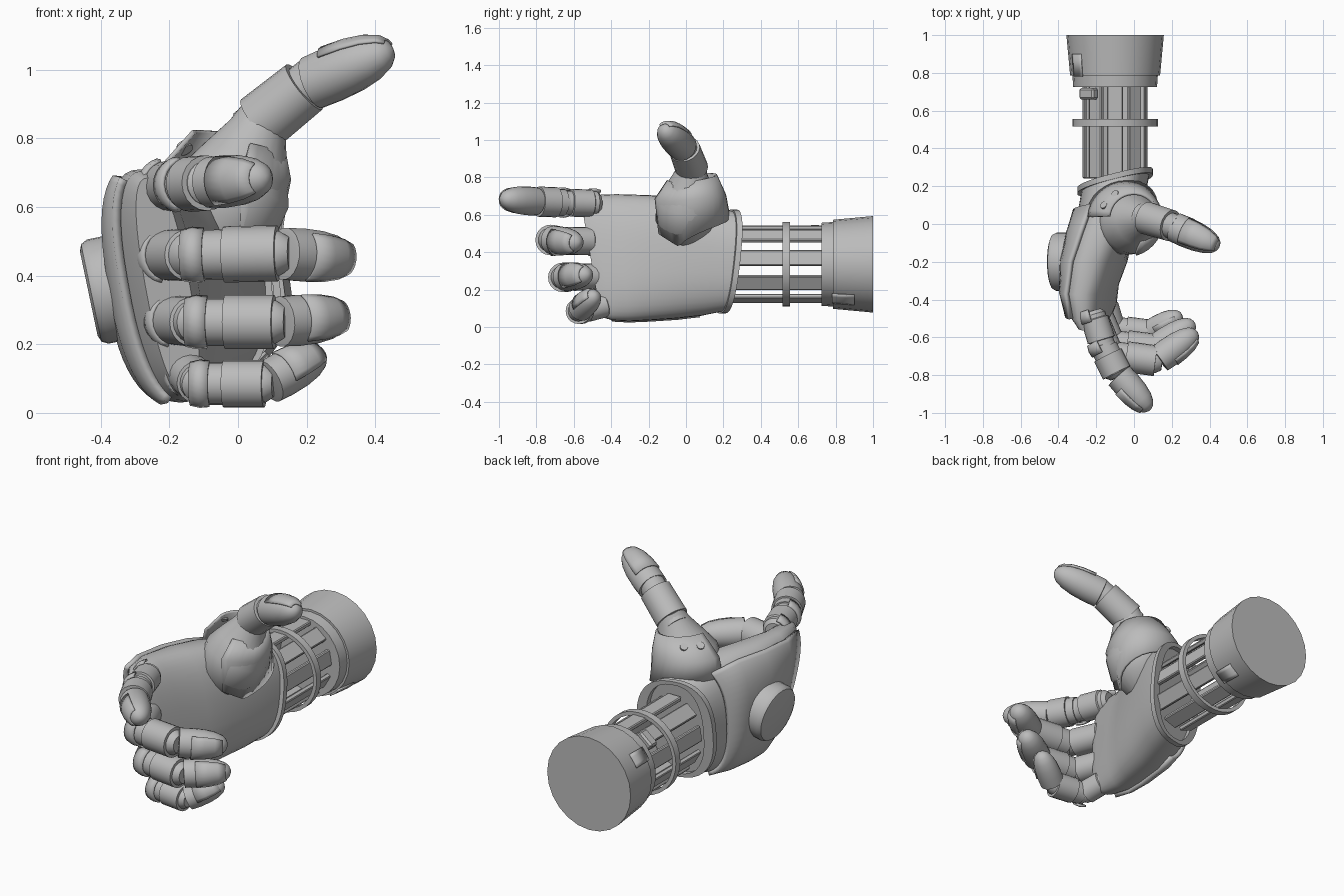
import bpy, bmesh, math
from mathutils import Vector, Matrix

if "Cube" in bpy.data.objects:
    bpy.data.objects.remove(bpy.data.objects["Cube"])

grey = bpy.data.materials.new("plain grey")
grey.use_nodes = True
COLOUR = (0.5, 0.5, 0.5, 1)
grey.diffuse_color = COLOUR
grey.node_tree.nodes["Principled BSDF"].inputs["Base Color"].default_value = COLOUR


def finish(name, bm, angle=35, thick=0):
    """Turn a bmesh into a smooth-shaded grey object."""
    bmesh.ops.recalc_face_normals(bm, faces=bm.faces[:])
    mesh = bpy.data.meshes.new(name)
    bm.to_mesh(mesh)
    bm.free()
    mesh.materials.append(grey)
    obj = bpy.data.objects.new(name, mesh)
    bpy.context.collection.objects.link(obj)
    bpy.ops.object.select_all(action='DESELECT')
    obj.select_set(True)
    bpy.context.view_layer.objects.active = obj
    bpy.ops.object.shade_smooth_by_angle(angle=math.radians(angle))
    if thick:
        mod = obj.modifiers.new("thickness", 'SOLIDIFY')
        mod.thickness = thick
        mod.offset = 0
    return obj


def loft(name, rings, closed=True, cap=True, thick=0, angle=35):
    """Skin a list of point rings."""
    bm = bmesh.new()
    rows = [[bm.verts.new(p) for p in ring] for ring in rings]
    n = len(rows[0])
    for a, b in zip(rows, rows[1:]):
        for i in range(n if closed else n - 1):
            j = (i + 1) % n
            bm.faces.new((a[i], a[j], b[j], b[i]))
    if closed and cap:
        bm.faces.new(rows[0])
        bm.faces.new(rows[-1])
    return finish(name, bm, angle, thick)


def lathe(name, p0, p1, profile, up=(0, 0, 1), sides=20, arc=360, thick=0, cap=True):
    """Revolve (fraction, radius) pairs about the line p0-p1; arc is centred on up."""
    p0, p1 = Vector(p0), Vector(p1)
    axis = p1 - p0
    d = axis.normalized()
    u = Vector(up)
    u = (u - d * u.dot(d)).normalized()
    v = d.cross(u)
    full = arc == 360
    span = math.radians(arc)
    angles = [span * (i / (sides if full else sides - 1) - 0.5) for i in range(sides)]
    rings = [[p0 + axis * t + (u * math.cos(a) + v * math.sin(a)) * r for a in angles]
             for t, r in profile]
    return loft(name, rings, full, cap, thick)


def box(name, centre, size, rot):
    bm = bmesh.new()
    bmesh.ops.create_cube(bm, size=1, matrix=Matrix.Translation(centre) @ rot @ Matrix.Diagonal((*size, 1)))
    bmesh.ops.bevel(bm, geom=bm.edges[:], offset=min(size) * 0.2, segments=1, affect='EDGES')
    return finish(name, bm)


# Forearm cuff with its stepped lip
AX, AZ = -0.1, 0.335
lathe("forearm_cuff", (AX, 0.725, AZ), (AX, 1, AZ),
      [(0, 0.205), (0, 0.222), (0.22, 0.226), (0.22, 0.238), (1, 0.258)], sides=24)
for name, up in (("cuff_tab_low", (1, 0, -1.2)), ("cuff_tab_back", (-1, 0, 0.7))):
    lathe(name, (AX, 0.78, AZ), (AX, 0.9, AZ), [(0, 0.24), (1, 0.25)], up, 5, 18, thick=0.009)
box("cuff_catch", (-0.24, 0.69, 0.5), (0.1, 0.06, 0.05), Matrix.Rotation(-0.7, 4, 'Y'))

# Wrist bars and the ring round them
for i in range(9):
    a = math.tau * (i + 0.25) / 9
    box(f"wrist_bar_{i + 1}", (AX + 0.155 * math.cos(a), 0.49, AZ + 0.195 * math.sin(a)),
        (0.025, 0.5, 0.084), Matrix.Rotation(-a, 4, 'Y'))
lathe("wrist_ring", (AX, 0.515, AZ), (AX, 0.555, AZ),
      [(0, 0.205), (0, 0.226), (1, 0.226), (1, 0.205), (0, 0.205)], sides=32, cap=False)

# Palm sections: y, centre x, centre z, half depth, half height, lean, y shear by z, y shear by x
SECTIONS = [
    (0.21, -0.10, 0.35, 0.18, 0.27, 0, 0.11, 0.25),
    (0.10, -0.12, 0.36, 0.175, 0.30, 0, 0.06, 0.15),
    (-0.05, -0.165, 0.37, 0.165, 0.325, 0.05, 0, 0),
    (-0.20, -0.20, 0.37, 0.155, 0.335, 0.12, 0, 0),
    (-0.34, -0.225, 0.37, 0.125, 0.34, 0.17, -0.1, 0),
    (-0.45, -0.215, 0.37, 0.1, 0.335, 0.18, -0.17, 0),
    (-0.51, -0.205, 0.37, 0.065, 0.315, 0.18, -0.17, 0)]


def palm_ring(s, angles, grow=0.0):
    y, cx, cz, a, b, lean, sz, sx = s
    ring = []
    for t in angles:
        c, w = math.cos(t), math.sin(t)
        dx = math.copysign(abs(c) ** 0.8, c) * (a + grow)
        dz = math.copysign(abs(w) ** 0.8, w) * (b + grow * 0.4)
        ring.append(Vector((cx + dx - lean * dz, y + sz * dz + sx * dx, cz + dz)))
    return ring


ROUND = [math.tau * i / 40 for i in range(40)]
loft("palm", [palm_ring(s, ROUND) for s in SECTIONS], angle=50)

# Flange where the palm meets the wrist
lip = []
for dy, grow in ((0, -0.03), (0, 0.02), (0.03, 0.02), (0.03, -0.03), (0, -0.03)):
    lip.append([p + Vector((0, dy, 0)) for p in palm_ring(SECTIONS[0], ROUND, grow)])
loft("wrist_flange", lip, cap=False)

# Raised shell over the back of the hand, and its round boss
BACK = [math.pi * (0.65 + 0.76 * i / 20) for i in range(21)]
loft("back_shell", [palm_ring(s, BACK, 0.016) for s in SECTIONS[1:6]], False, thick=0.026, angle=50)
lathe("back_boss", (-0.33, -0.2, 0.37), (-0.435, -0.2, 0.348),
      [(0, 0.155), (0.75, 0.155), (0.93, 0.145), (1, 0.125)], sides=32)

# Fingers: sleeved segments over a slimmer core
TIP = [(0.06, 0.8), (0.07, 0.98), (0.3, 1.0), (0.55, 0.95), (0.75, 0.82), (0.9, 0.6), (0.97, 0.36), (1, 0.1)]
SLEEVES = [[(0.12, 0.8), (0.16, 0.95), (0.84, 0.97), (0.86, 0.8)],
           [(0.1, 0.8), (0.1, 0.93), (0.36, 0.93), (0.36, 1.05), (0.98, 1.05), (0.98, 0.8)]]


def finger(name, pts, r, up):
    pts = [Vector(p) for p in pts]
    for k in range(2):
        p, q = pts[k], pts[k + 1]
        lathe(f"{name}_core_{k + 1}", p, q, [(-0.12, r * 0.6), (0, r * 0.84), (1, r * 0.84), (1.12, r * 0.6)], up)
        lathe(f"{name}_sleeve_{k + 1}", p, q, [(t, r * s) for t, s in SLEEVES[k]], up)
    lathe(f"{name}_tip", pts[2], pts[3], [(t, r * s) for t, s in TIP], up)
    lathe(f"{name}_nail", pts[2], pts[3], [(t, r * s + 0.002) for t, s in TIP[2:6]], up, 9, 120, thick=0.008)
    # Curved guards over the knuckle and the middle joint
    for k in (0, 1):
        d = (pts[k + 1] - pts[k]).normalized() * r
        lathe(f"{name}_guard_{k + 1}", pts[k] - d * 0.4, pts[k] + d * 0.45,
              [(0, r * 0.92), (0.5, r * 1.02), (1, r * 0.98)], up, 11, 150, thick=0.012)


OUT = (-0.6, -0.8, 0)
finger("index", [(-0.215, -0.48, 0.66), (-0.165, -0.64, 0.665), (-0.09, -0.79, 0.67), (0.085, -0.985, 0.685)],
       0.077, (-0.9, -0.4, 0))
finger("middle", [(-0.215, -0.48, 0.46), (-0.13, -0.69, 0.46), (0.12, -0.725, 0.465), (0.335, -0.57, 0.45)], 0.078, OUT)
finger("ring_finger", [(-0.195, -0.45, 0.27), (-0.12, -0.63, 0.265), (0.11, -0.66, 0.265), (0.32, -0.52, 0.28)], 0.075, OUT)
finger("little", [(-0.15, -0.41, 0.12), (-0.11, -0.55, 0.085), (0.08, -0.575, 0.085), (0.25, -0.48, 0.175)], 0.066, OUT)

# Thumb: fleshy root, sleeve, rounded tip and nail
T_UP = (-0.5, 0.3, 0.7)
ROOT, MID, JOINT, END = (-0.05, 0.0, 0.56), (0.07, 0.03, 0.85), (0.2, -0.01, 0.955), (0.45, -0.12, 1.06)
lathe("thumb_root", ROOT, MID, [(-0.3, 0.1), (0, 0.165), (0.35, 0.168), (0.62, 0.13), (0.9, 0.088), (1.1, 0.07)], T_UP, 24)
lathe("thumb_core", MID, JOINT, [(-0.3, 0.07), (1.3, 0.068)], T_UP)
lathe("thumb_sleeve", MID, JOINT, [(-0.05, 0.07), (-0.05, 0.088), (0.95, 0.084), (0.95, 0.06)], T_UP)
lathe("thumb_tip", JOINT, END, [(t, 0.081 * s) for t, s in TIP], T_UP)
lathe("thumb_nail", JOINT, END, [(t, 0.081 * s + 0.003) for t, s in TIP[2:7]], T_UP, 9, 110, thick=0.008)

# Collar wrapping the thumb root, dipping to a point on the palm side
rows = [[], [], []]
for i in range(25):
    a = math.radians(-75 + 250 * i / 24)
    out = Vector((math.cos(a), math.sin(a), 0))
    rise = abs(math.sin(a / 2 + math.radians(15)))
    rows[0].append(Vector((-0.04, 0.02, 0.43 + 0.18 * rise)) + out * (0.11 + 0.1 * min(1, rise * 1.5)))
    rows[1].append(Vector((-0.04, 0.02, 0.67 + 0.04 * rise)) + out * 0.188)
    rows[2].append(Vector((0.0, 0.03, 0.76 + 0.06 * rise)) + out * 0.13)
loft("thumb_collar", rows, False, thick=0.014, angle=60)

# Two screws on the collar
for i, c in enumerate([(-0.09, 0.15, 0.765), (-0.15, 0.09, 0.765)]):
    c = Vector(c)
    lathe(f"collar_screw_{i + 1}", c, c + Vector((-0.012, 0.012, 0.018)), [(0, 0.022), (1, 0.02)], (1, 0, 0), 12)
